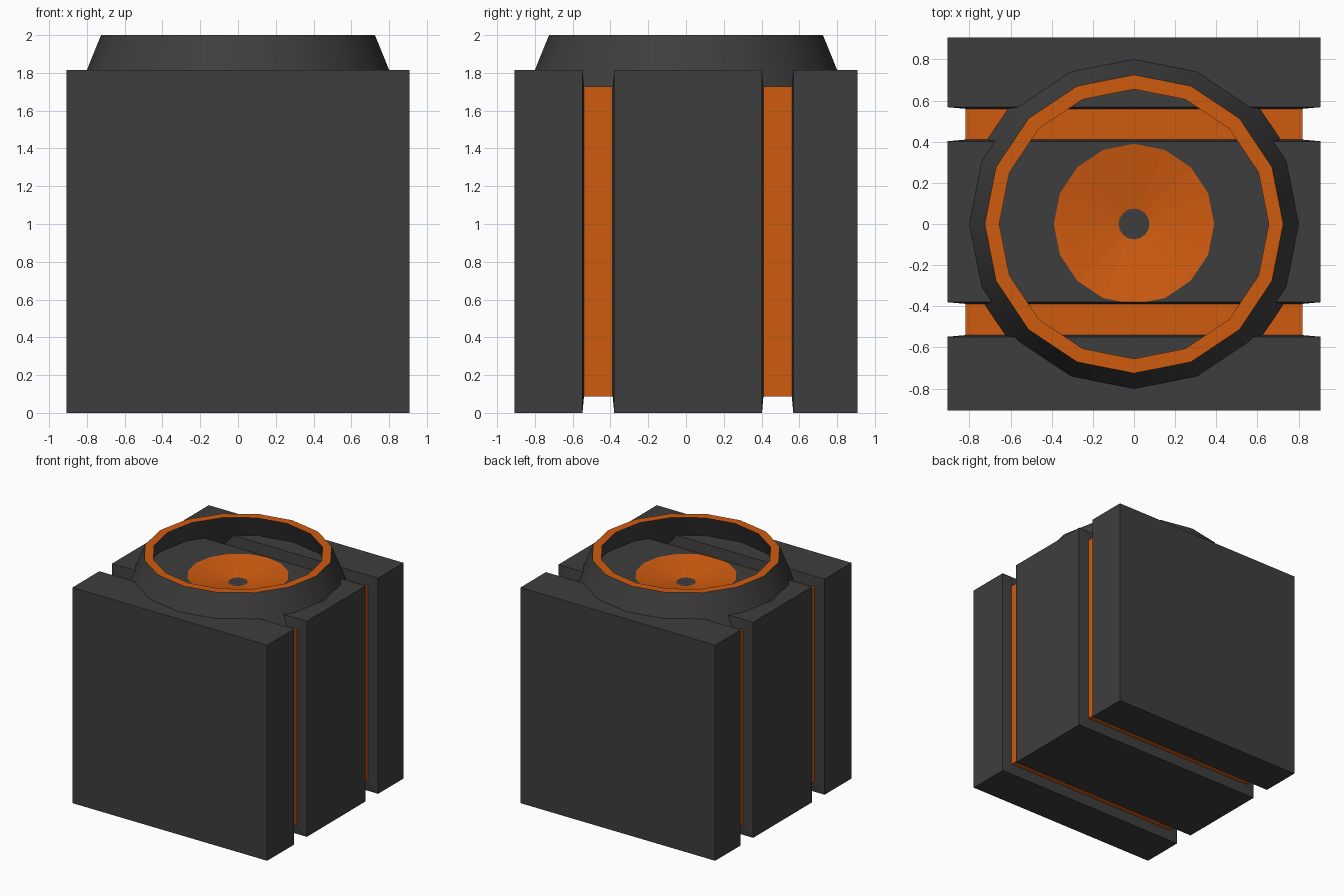
import bpy, bmesh, math

if "Cube" in bpy.data.objects:
    bpy.data.objects.remove(bpy.data.objects["Cube"], do_unlink=True)


def make_material(name, rgb):
    mat = bpy.data.materials.new(name)
    mat.use_nodes = True
    color = (*rgb, 1)
    mat.diffuse_color = color
    mat.node_tree.nodes["Principled BSDF"].inputs["Base Color"].default_value = color
    return mat


charcoal = make_material("charcoal", (0.048, 0.048, 0.048))
orange = make_material("orange", (0.63, 0.105, 0.005))

SIDES = 16
HALF = 0.9075      # half size of the cube
FLOOR = 0.82       # half size at the groove floors
TOP = 2 * HALF


def make_object(name, bm):
    bmesh.ops.recalc_face_normals(bm, faces=bm.faces)
    mesh = bpy.data.meshes.new(name)
    bm.to_mesh(mesh)
    bm.free()
    mesh.materials.append(charcoal)
    mesh.materials.append(orange)
    obj = bpy.data.objects.new(name, mesh)
    bpy.context.collection.objects.link(obj)
    return obj


def bridge(bm, a, b):
    n = len(a)
    return [bm.faces.new((a[i], a[(i + 1) % n], b[(i + 1) % n], b[i])) for i in range(n)]


def circle(bm, radius, z):
    return [bm.verts.new((radius * math.cos(t), radius * math.sin(t), z))
            for t in (2 * math.pi * i / SIDES for i in range(SIDES))]


# Grooved cube: square sections lofted from front to back
stations = [(-HALF, HALF), (-0.548, HALF), (-0.54, FLOOR), (-0.388, FLOOR), (-0.38, HALF),
            (0.402, HALF), (0.41, FLOOR), (0.56, FLOOR), (0.568, HALF), (HALF, HALF)]
bm = bmesh.new()
loops = [[bm.verts.new((sx * r, y, HALF + sz * r))
          for sx, sz in ((-1, -1), (1, -1), (1, 1), (-1, 1))] for y, r in stations]
for a, b in zip(loops, loops[1:]):
    bridge(bm, a, b)
bm.faces.new(loops[0])
bm.faces.new(loops[-1])
body = make_object("grooved_body", bm)

# Cutter for the shallow dish in the top
bm = bmesh.new()
dish = [circle(bm, r, z) for r, z in ((0.075, TOP - 0.055), (0.39, TOP), (0.39, TOP + 0.1))]
bridge(bm, dish[0], dish[1])
bridge(bm, dish[1], dish[2])
bm.faces.new(dish[0])
bm.faces.new(dish[2])
cutter = make_object("dish_cutter", bm)
cutter.hide_render = True

cut = body.modifiers.new("dish", "BOOLEAN")
cut.operation = "DIFFERENCE"
cut.solver = "EXACT"
cut.object = cutter
bpy.context.view_layer.objects.active = body
bpy.ops.object.modifier_apply(modifier=cut.name)
bpy.data.objects.remove(cutter, do_unlink=True)

# Groove floors and the sloping dish wall are orange
verts = body.data.vertices
for face in body.data.polygons:
    points = [verts[i].co for i in face.vertices]
    floor = all(max(abs(p.x), abs(p.z - HALF)) < FLOOR + 0.005 for p in points)
    sloped = 0.9 < face.normal.z < 0.999
    face.material_index = 1 if floor or sloped else 0

# Tapered collar on top with an orange rim
LOW = 1.725
bm = bmesh.new()
outer_low, outer_top = circle(bm, 0.837, LOW), circle(bm, 0.725, 2)
inner_top, inner_low = circle(bm, 0.655, 2), circle(bm, 0.767, LOW)
bridge(bm, outer_low, outer_top)
for face in bridge(bm, outer_top, inner_top):
    face.material_index = 1
bridge(bm, inner_top, inner_low)
bridge(bm, inner_low, outer_low)
collar = make_object("top_collar", bm)
bpy.ops.object.select_all(action="DESELECT")
collar.select_set(True)
bpy.context.view_layer.objects.active = collar
bpy.ops.object.shade_smooth_by_angle(angle=math.radians(30))
